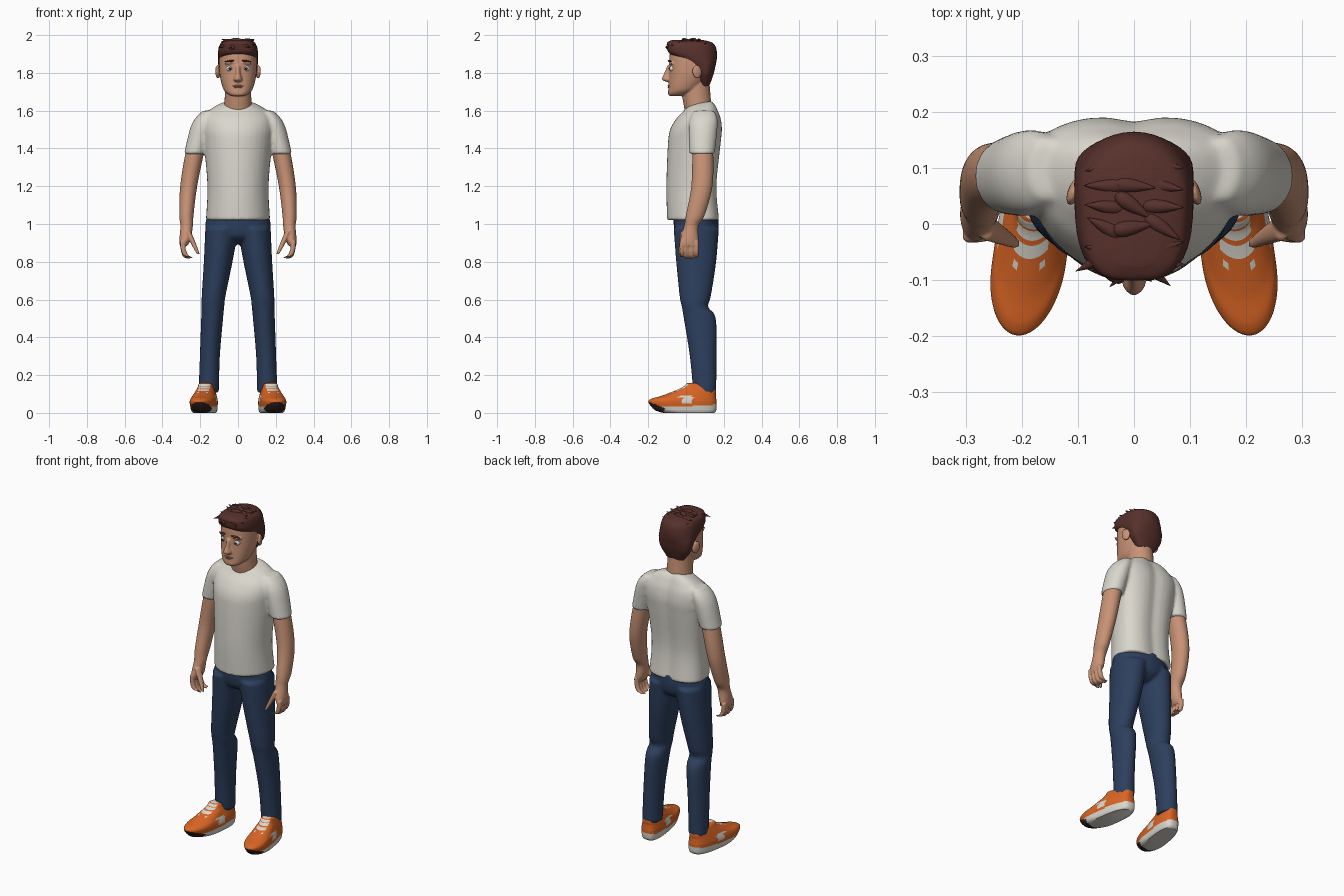
import bpy, bmesh, math, random
from mathutils import Matrix, Vector, Euler

default_cube = bpy.data.objects.get("Cube")
if default_cube:
    bpy.data.objects.remove(default_cube, do_unlink=True)


def material(name, red, green, blue):
    mat = bpy.data.materials.new(name)
    mat.use_nodes = True
    mat.diffuse_color = (red, green, blue, 1)
    shader = next(n for n in mat.node_tree.nodes if n.type == 'BSDF_PRINCIPLED')
    shader.inputs["Base Color"].default_value = mat.diffuse_color
    return mat


SKIN = material("skin", red=.58, green=.29, blue=.18)
LIP = material("lips", red=.42, green=.17, blue=.11)
CLOTH = material("off white cloth", red=.7, green=.68, blue=.61)
DENIM = material("navy denim", red=.026, green=.05, blue=.11)
HAIR = material("brown hair", red=.095, green=.03, blue=.024)
ORANGE = material("orange", red=.7, green=.13, blue=.018)
RUBBER = material("dark rubber", red=.03, green=.014, blue=.012)
EYE = material("eye white", red=.75, green=.75, blue=.72)
IRIS = material("grey blue iris", red=.12, green=.17, blue=.21)


def ring(z, width, front, back, x=0):
    """One horizontal outline: half width, front and back y, centre x."""
    return Vector((x, front, back, z, width))


def between(a, b, c, d, t):
    """Smooth curve from b to c, with a and d as neighbours."""
    return b + t / 2 * (c - a + t * (2 * a - 5 * b + 4 * c - d + t * (3 * (b - c) + d - a)))


def loft(bm, rings, square_front=2, square_back=2, widest=.5, segments=36, steps=6):
    """Skin a stack of rings smoothly and close both ends."""
    ends = [rings[0], *rings, rings[-1]]
    fine = [between(*ends[i:i + 4], k / steps) for i in range(len(rings) - 1) for k in range(steps)]
    loops = []
    for x, front, back, z, width in fine + [rings[-1]]:
        middle = front + (back - front) * widest
        loop = []
        for k in range(segments):
            c, s = math.cos(math.tau * k / segments), math.sin(math.tau * k / segments)
            power = 2 / (square_front if s < 0 else square_back)
            depth = middle - front if s < 0 else back - middle
            loop.append(bm.verts.new((x + width * math.copysign(abs(c) ** power, c),
                                      middle + depth * math.copysign(abs(s) ** power, s), z)))
        loops.append(loop)
    for low, high in zip(loops, loops[1:]):
        for k in range(segments):
            bm.faces.new((low[k - 1], low[k], high[k], high[k - 1]))
    bm.faces.new(loops[0])
    bm.faces.new(loops[-1])


def ball(bm, place, size, turn=(0, 0, 0), taper=0):
    """Ellipsoid, optionally drawn to a point along its own x axis."""
    verts = bmesh.ops.create_uvsphere(bm, u_segments=18, v_segments=10, radius=1)["verts"]
    matrix = Matrix.LocRotScale(Vector(place), Euler(turn), Vector(size))
    for v in verts:
        thin = 1 - taper * (v.co.x + 1) / 2
        v.co = matrix @ Vector((v.co.x, v.co.y * thin, v.co.z * thin))


def finish(bm, name, *materials, mirror=False, voxel=None):
    """Make the object; a voxel size blends its pieces into one skin."""
    bmesh.ops.recalc_face_normals(bm, faces=bm.faces)
    mesh = bpy.data.meshes.new(name)
    bm.to_mesh(mesh)
    bm.free()
    for mat in materials:
        mesh.materials.append(mat)
    for poly in mesh.polygons:
        poly.use_smooth = True
    mesh.set_sharp_from_angle(angle=math.radians(50))
    ob = bpy.data.objects.new(name, mesh)
    bpy.context.collection.objects.link(ob)
    if mirror:
        ob.modifiers.new("mirror", 'MIRROR').use_mirror_merge = False
    if voxel:
        blend = ob.modifiers.new("blend", 'REMESH')
        blend.mode, blend.voxel_size, blend.use_smooth_shade = 'VOXEL', voxel, True
        ob.modifiers.new("relax", 'SMOOTH').iterations = 3


# T-shirt torso, with a groove between the shoulder blades and a dipping collar
bm = bmesh.new()
loft(bm, [ring(z=1.02, width=.17, front=-.1, back=.18),
          ring(z=1.2, width=.162, front=-.104, back=.166),
          ring(z=1.42, width=.18, front=-.096, back=.187),
          ring(z=1.5, width=.19, front=-.084, back=.194),
          ring(z=1.56, width=.187, front=-.05, back=.187),
          ring(z=1.6, width=.155, front=-.012, back=.172),
          ring(z=1.63, width=.11, front=0, back=.155),
          ring(z=1.645, width=.074, front=.012, back=.14)],
     square_back=2.6, widest=.6)
for v in bm.verts:
    if v.co.y > .1:
        v.co.y -= .012 * math.exp(-(v.co.x / .04) ** 2)
    if v.co.z > 1.6:
        v.co.z += (v.co.z - 1.6) * 4 * (v.co.y - .1)
# Sleeves
for side in (1, -1):
    loft(bm, [ring(z=1.37, width=.058, front=.018, back=.152, x=side * .228),
              ring(z=1.5, width=.06, front=.014, back=.166, x=side * .195),
              ring(z=1.56, width=.052, front=.022, back=.166, x=side * .174),
              ring(z=1.6, width=.03, front=.045, back=.15, x=side * .155)])
finish(bm, "t_shirt", CLOTH, voxel=.009)

# Trousers: legs with a fold behind each knee, blended into the hips
bm = bmesh.new()
for side in (1, -1):
    loft(bm, [ring(z=.108, width=.054, front=.038, back=.16, x=side * .155),
              ring(z=.3, width=.053, front=.02, back=.162, x=side * .149),
              ring(z=.5, width=.058, front=-.012, back=.158, x=side * .137),
              ring(z=.56, width=.06, front=-.022, back=.118, x=side * .133),
              ring(z=.62, width=.063, front=-.034, back=.132, x=side * .129),
              ring(z=.8, width=.076, front=-.052, back=.16, x=side * .105),
              ring(z=.98, width=.088, front=-.066, back=.174, x=side * .085)])
loft(bm, [ring(z=.895, width=.04, front=0, back=.12),
          ring(z=.93, width=.13, front=-.05, back=.16),
          ring(z=.98, width=.172, front=-.064, back=.172),
          ring(z=1.05, width=.163, front=-.066, back=.17)])
finish(bm, "trousers", DENIM, voxel=.009)

# Arms and palms
bm = bmesh.new()
loft(bm, [ring(z=1.47, width=.045, front=.04, back=.13, x=.2),
          ring(z=1.38, width=.049, front=.034, back=.144, x=.228),
          ring(z=1.2, width=.045, front=.028, back=.14, x=.261),
          ring(z=1.05, width=.038, front=0, back=.1, x=.273),
          ring(z=.99, width=.033, front=-.01, back=.067, x=.272),
          ring(z=.92, width=.03, front=-.03, back=.066, x=.28),
          ring(z=.885, width=.02, front=-.028, back=.06, x=.288)])
# Four fingers curling inward, then the thumb
for finger in range(4):
    y = .026 * finger - .022
    length = .085 + .01 * math.sin(finger)
    loft(bm, [ring(z=.91 - length * math.sin(t * math.pi / 2), width=.014, front=y - .012,
                   back=y + .012, x=.292 - .05 * t ** 3) for t in (0, .3, .6, .8, 1)], segments=14)
loft(bm, [ring(z=.96 - .12 * t, width=.016 - .008 * t * t, front=-.03 - .015 * t,
               back=.02 - .045 * t, x=.265 - .055 * t) for t in (0, .3, .6, 1)], segments=14)
finish(bm, "arms_and_hands", SKIN, mirror=True, voxel=.005)

# Neck
bm = bmesh.new()
loft(bm, [ring(z=1.57, width=.076, front=0, back=.14),
          ring(z=1.68, width=.07, front=-.02, back=.13),
          ring(z=1.8, width=.07, front=-.02, back=.12)])
# Skull and jaw
loft(bm, [ring(z=1.677, width=.032, front=-.088, back=-.025),
          ring(z=1.69, width=.058, front=-.095, back=.03),
          ring(z=1.72, width=.08, front=-.093, back=.08),
          ring(z=1.8, width=.098, front=-.089, back=.138),
          ring(z=1.9, width=.098, front=-.086, back=.152),
          ring(z=1.94, width=.085, front=-.07, back=.14),
          ring(z=1.965, width=.05, front=-.03, back=.1)], square_front=2.3)
# Nose
loft(bm, [ring(z=1.752, width=.014, front=-.1, back=-.06),
          ring(z=1.765, width=.023, front=-.127, back=-.06),
          ring(z=1.8, width=.013, front=-.115, back=-.06),
          ring(z=1.84, width=.013, front=-.098, back=-.06)])
# Ears and brow ridges
for side in (1, -1):
    ball(bm, place=(side * .107, .058, 1.806), size=(.011, .026, .036), turn=(.15, 0, side * .35))
    ball(bm, place=(side * .043, -.075, 1.853), size=(.03, .015, .008), turn=(0, side * .1, side * .25))
finish(bm, "head", SKIN, voxel=.0045)

# Mouth
bm = bmesh.new()
ball(bm, place=(0, -.088, 1.731), size=(.03, .009, .005))
ball(bm, place=(0, -.089, 1.723), size=(.022, .008, .005))
finish(bm, "mouth", LIP)

# Eyes, built as whites, irises and pupils
for name, mat, y, radius, depth in (("eye_whites", EYE, -.07, .019, .018),
                                    ("irises", IRIS, -.085, .009, .005),
                                    ("pupils", RUBBER, -.089, .005, .003)):
    bm = bmesh.new()
    ball(bm, place=(.043, y, 1.823), size=(radius, depth, radius * .85))
    finish(bm, name, mat, mirror=True)

# Eyebrows
bm = bmesh.new()
ball(bm, place=(.046, -.086, 1.862), size=(.028, .009, .007), turn=(0, .12, .3), taper=.5)
finish(bm, "eyebrows", HAIR, mirror=True)

# Hair cap, stepping forward as it rises from nape to forehead
bm = bmesh.new()
loft(bm, [ring(z=1.73, width=.055, front=.075, back=.123),
          ring(z=1.79, width=.094, front=.05, back=.145),
          ring(z=1.84, width=.104, front=.02, back=.157),
          ring(z=1.872, width=.106, front=-.035, back=.163),
          ring(z=1.905, width=.106, front=-.09, back=.164),
          ring(z=1.94, width=.1, front=-.1, back=.156),
          ring(z=1.962, width=.086, front=-.098, back=.135),
          ring(z=1.974, width=.05, front=-.075, back=.09)], square_front=3.2, widest=.6)
# Swept locks following the crown, and loose tufts at the hairline
random.seed(4)
for row in range(6):
    for column in (-1, 0, 1):
        x, y = .05 * column, .037 * row - .08
        z = 1.973 - 2.2 * x * x - 2.5 * (y - .02) ** 2 + random.uniform(-.004, .004)
        heading = random.uniform(-.7, .5) + (math.pi if column < 0 else 0)
        ball(bm, place=(x, y, z), size=(.04, .021, .02),
             turn=(0, random.uniform(-.3, 0), heading), taper=.85)
for x, y, heading in ((-.075, -.07, 3.6), (-.02, -.09, 3.9), (.04, -.09, 5.6)):
    ball(bm, place=(x, y, 1.945), size=(.035, .017, .017), turn=(0, .3, heading), taper=.9)
finish(bm, "hair", HAIR)

# Shoes, with a lifted toe and a raised tongue
bm = bmesh.new()
loft(bm, [ring(z=0, width=.055, front=-.12, back=.15),
          ring(z=.015, width=.062, front=-.165, back=.16),
          ring(z=.055, width=.066, front=-.198, back=.162),
          ring(z=.075, width=.063, front=-.183, back=.16),
          ring(z=.092, width=.057, front=-.125, back=.158),
          ring(z=.13, width=.043, front=-.03, back=.152),
          ring(z=.152, width=.034, front=0, back=.075),
          ring(z=.158, width=.022, front=.008, back=.05)],
     square_back=3, widest=.35, segments=64, steps=8)
# Dark toe bumper, pale midsole, side patches and striped laces
for face in bm.faces:
    x, y, z = face.calc_center_median()
    bumper = y < -.115 and z < -.02 - .4 * y
    midsole = z < .036 + .05 * max(y, 0)
    patch = math.hypot((y - .005) / .035, (z - .072) / .022) < 1
    lace = abs(x) < .03 and -.075 < y < .03 and z > .088 and z % .014 > .004
    face.material_index = 2 if bumper else 1 if midsole or patch or lace else 0
# Turn the toes outward
for v in bm.verts:
    v.co.x += .155 + (.16 - v.co.y) * .14
finish(bm, "shoes", ORANGE, CLOTH, RUBBER, mirror=True)
